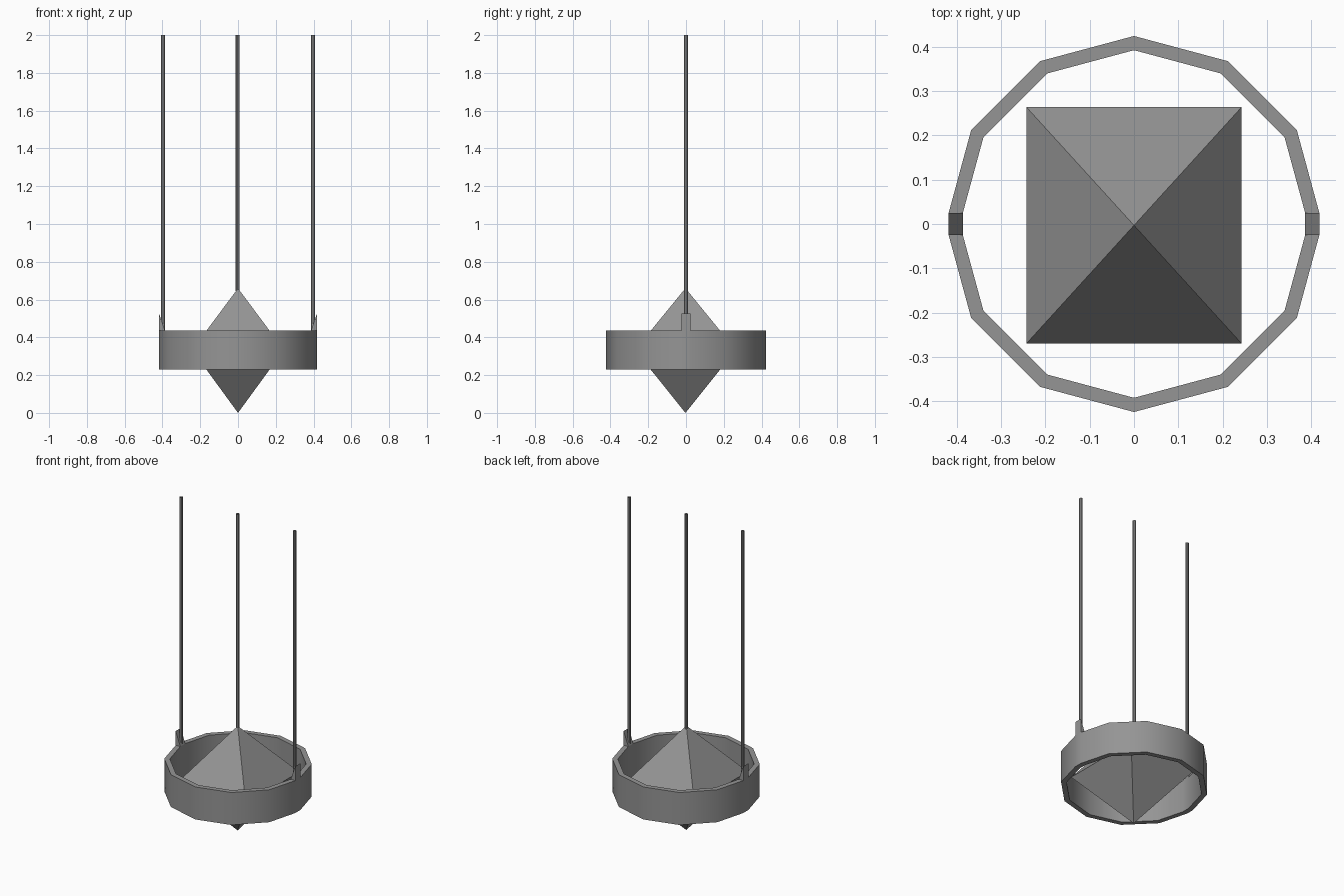
import bpy
import bmesh
import math

cube = bpy.data.objects.get("Cube")
if cube:
    bpy.data.objects.remove(cube, do_unlink=True)

# One grey metal for everything
metal = bpy.data.materials.new("grey metal")
metal.use_nodes = True
grey = (0.30, 0.30, 0.30, 1.0)
metal.diffuse_color = grey
metal.node_tree.nodes["Principled BSDF"].inputs["Base Color"].default_value = grey


def make_object(name, bm, smooth=False):
    bmesh.ops.recalc_face_normals(bm, faces=bm.faces)
    mesh = bpy.data.meshes.new(name)
    bm.to_mesh(mesh)
    bm.free()
    mesh.materials.append(metal)
    obj = bpy.data.objects.new(name, mesh)
    bpy.context.collection.objects.link(obj)
    if smooth:
        bpy.ops.object.select_all(action="DESELECT")
        obj.select_set(True)
        bpy.context.view_layer.objects.active = obj
        bpy.ops.object.shade_smooth_by_angle(angle=math.radians(40))
    return obj


def ring_outline(radius, flat_x, half_width):
    """Twelve-sided outline whose left and right corners are cut flat."""
    points = []
    for i in range(12):
        a = math.radians(30 * i)
        if i % 6 == 0:
            s = 1 if i == 0 else -1
            points += [(s * flat_x, -s * half_width), (s * flat_x, s * half_width)]
        else:
            points.append((radius * math.cos(a), radius * math.sin(a)))
    return points


RING_BOTTOM, RING_TOP = 0.23, 0.435
OUTER_X, INNER_X, TAB_HALF = 0.418, 0.386, 0.025

# Outer ring
bm = bmesh.new()
outer = ring_outline(0.424, OUTER_X, TAB_HALF)
inner = ring_outline(0.392, INNER_X, TAB_HALF)
loops = [[bm.verts.new((x, y, z)) for x, y in pts]
         for pts, z in ((outer, RING_BOTTOM), (outer, RING_TOP),
                        (inner, RING_TOP), (inner, RING_BOTTOM))]
n = len(outer)
for k in range(4):
    a, b = loops[k], loops[(k + 1) % 4]
    for i in range(n):
        j = (i + 1) % n
        bm.faces.new((a[i], a[j], b[j], b[i]))
make_object("ring", bm, smooth=True)

# Double pyramid in the middle
bm = bmesh.new()
cy = -0.003
top = bm.verts.new((0, cy, 0.66))
tip = bm.verts.new((0, cy, 0.0))
corners = [bm.verts.new((sx * 0.243, cy + sy * 0.267, 0.333))
           for sx, sy in ((-1, -1), (1, -1), (1, 1), (-1, 1))]
for i in range(4):
    a, b = corners[i], corners[(i + 1) % 4]
    bm.faces.new((a, b, top))
    bm.faces.new((b, a, tip))
make_object("double_pyramid", bm)

# Wedge tabs on the ring that hold the side rods
for side, s in (("left", 1), ("right", -1)):
    bm = bmesh.new()
    profile = ((OUTER_X, RING_TOP), (OUTER_X, 0.525), (INNER_X, RING_TOP))
    front = [bm.verts.new((s * x, -TAB_HALF, z)) for x, z in profile]
    back = [bm.verts.new((s * x, TAB_HALF, z)) for x, z in profile]
    bm.faces.new(front)
    bm.faces.new(back)
    for i in range(3):
        j = (i + 1) % 3
        bm.faces.new((front[i], front[j], back[j], back[i]))
    make_object(side + "_tab", bm)

# Thin open-ended hanging rods
for name, x, bottom in (("left_rod", 0.397, 0.44), ("right_rod", -0.397, 0.44),
                        ("centre_rod", -0.002, 0.645)):
    bm = bmesh.new()
    bmesh.ops.create_cone(bm, cap_ends=False, segments=8, radius1=0.01,
                          radius2=0.01, depth=2.0 - bottom)
    bmesh.ops.translate(bm, verts=bm.verts, vec=(x, 0, (2.0 + bottom) / 2))
    make_object(name, bm, smooth=False)
